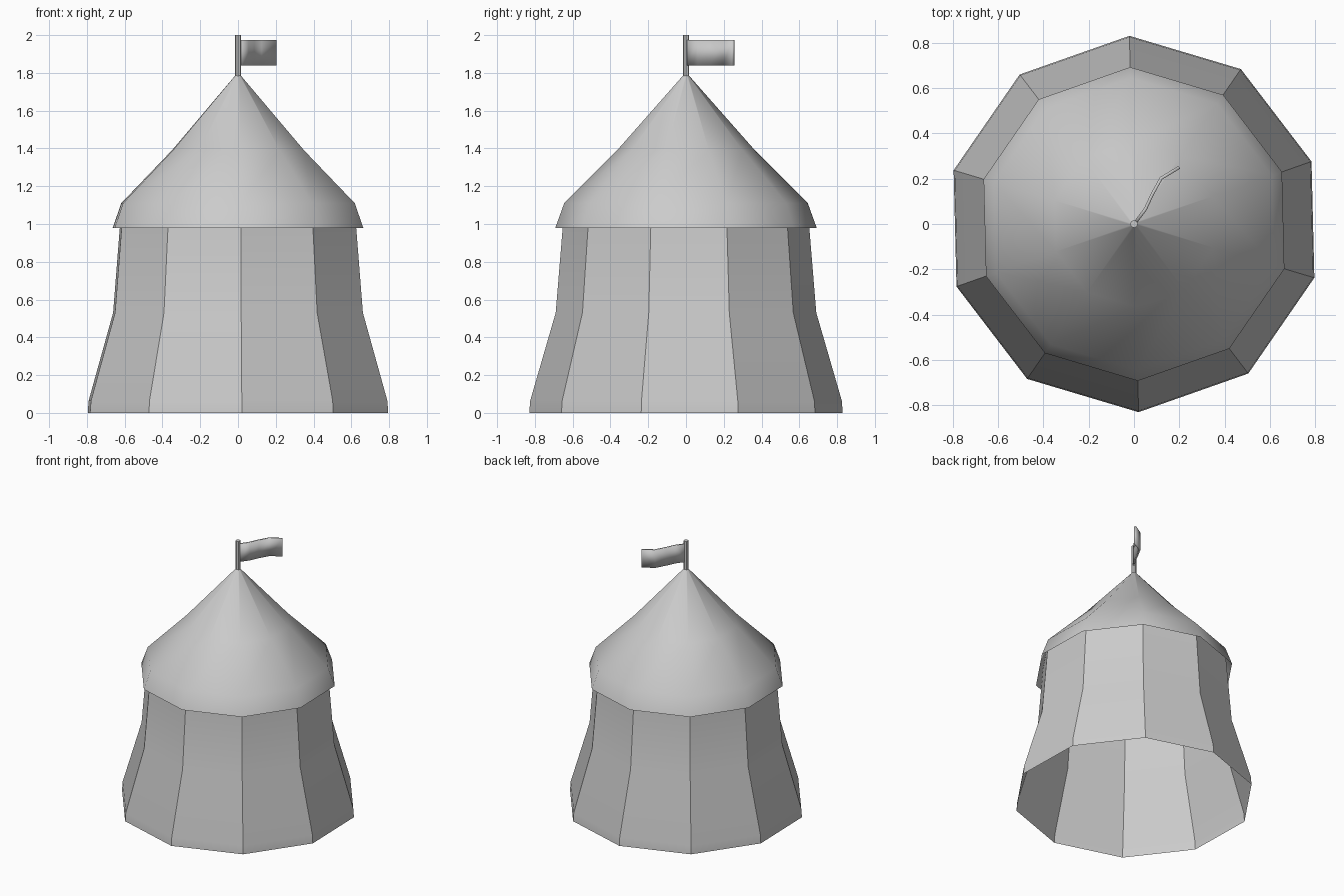
import bpy, bmesh, math

if "Cube" in bpy.data.objects:
    bpy.data.objects.remove(bpy.data.objects["Cube"])

SIDES = 10
TURN = math.radians(-88.6)


def finish(name, bm, angle):
    bmesh.ops.recalc_face_normals(bm, faces=bm.faces)
    me = bpy.data.meshes.new(name)
    bm.to_mesh(me)
    bm.free()
    ob = bpy.data.objects.new(name, me)
    bpy.context.collection.objects.link(ob)
    bpy.ops.object.select_all(action='DESELECT')
    ob.select_set(True)
    bpy.context.view_layer.objects.active = ob
    bpy.ops.object.shade_smooth_by_angle(angle=math.radians(angle))
    return ob


def lathe(name, profile, sides, angle, caps=False):
    """Rings of (radius, z) joined into a many-sided shell."""
    bm = bmesh.new()
    rings = []
    for r, z in profile:
        rings.append([bm.verts.new((r * math.cos(TURN + i * math.tau / sides),
                                    r * math.sin(TURN + i * math.tau / sides), z))
                      for i in range(sides)])
    for a, b in zip(rings, rings[1:]):
        for i in range(sides):
            j = (i + 1) % sides
            bm.faces.new((a[i], a[j], b[j], b[i]))
    if caps:
        bm.faces.new(rings[0])
        bm.faces.new(rings[-1])
    return finish(name, bm, angle)


# Flared cloth walls, open underneath
lathe("tent_wall", [(0.83, 0), (0.825, 0.065), (0.69, 0.53), (0.653, 0.98), (0.643, 1.10)],
      SIDES, 30)

# Swept roof with a hanging eave
lathe("tent_roof", [(0.692, 0.98), (0.645, 1.11), (0.365, 1.39), (0.012, 1.79)],
      SIDES, 60)

# Pole at the peak
lathe("flag_pole", [(0.017, 1.77), (0.017, 2.0)], 8, 30, True)

# Waving flag, a curved strip with thickness
bm = bmesh.new()
path = [(0.005, 0.005), (0.05, 0.065), (0.08, 0.13), (0.12, 0.202), (0.20, 0.25)]
cols = [[bm.verts.new((x, y, z)) for z in (1.84, 1.975)] for x, y in path]
for a, b in zip(cols, cols[1:]):
    bm.faces.new((a[0], b[0], b[1], a[1]))
flag = finish("flag", bm, 35)
mod = flag.modifiers.new("thickness", 'SOLIDIFY')
mod.thickness = 0.014
mod.offset = 0
